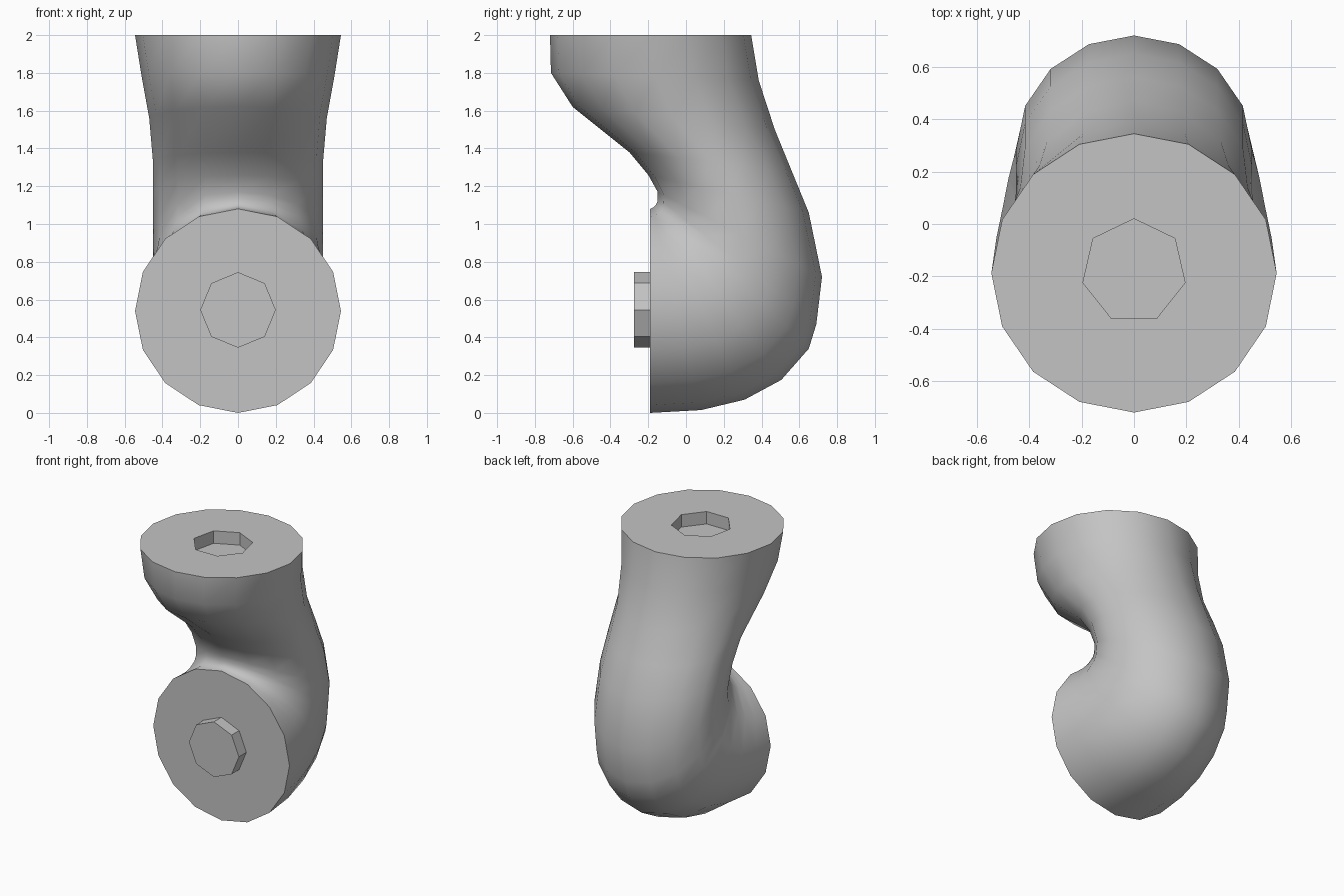
import bpy, bmesh
from math import sin, cos, tau, radians
from mathutils import Vector

cube = bpy.data.objects.get("Cube")
if cube:
    bpy.data.objects.remove(cube)

grey = bpy.data.materials.new("plain_grey")
grey.use_nodes = True
grey.diffuse_color = (0.55, 0.55, 0.55, 1)
grey.node_tree.nodes["Principled BSDF"].inputs["Base Color"].default_value = grey.diffuse_color

SIDES = 16
# Inner point (y, z), outer point (y, z) and half width of each elbow section
SECTIONS = [
    ((-.72, 2.0), (.345, 2.0), .545),
    ((-.715, 1.8), (.385, 1.76), .51),
    ((-.6, 1.62), (.47, 1.5), .47),
    ((-.3, 1.38), (.56, 1.28), .45),
    ((-.2, 1.26), (.65, 1.06), .45),
    ((-.15, 1.17), (.72, .72), .45),
    ((-.15, 1.14), (.69, .47), .45),
    ((-.15, 1.12), (.65, .34), .46),
    ((-.16, 1.1), (.505, .175), .48),
    ((-.17, 1.09), (.31, .07), .50),
    ((-.18, 1.085), (.08, .015), .525),
    ((-.19, 1.08), (-.19, 0), .545),
]


def ring(bm, centre, u, v, sides, turn=0.0):
    """Ellipse of vertices spanned by the half axes u and v."""
    angles = [turn + tau * i / sides for i in range(sides)]
    return [bm.verts.new(centre + u * cos(a) + v * sin(a)) for a in angles]


def skin(bm, a, b):
    n = len(a)
    for i in range(n):
        j = (i + 1) % n
        bm.faces.new((a[i], a[j], b[j], b[i]))


def loop_edges(bm, verts):
    return [bm.edges.get((verts[i - 1], verts[i])) for i in range(len(verts))]


def finish(bm, name):
    bmesh.ops.recalc_face_normals(bm, faces=bm.faces[:])
    mesh = bpy.data.meshes.new(name)
    bm.to_mesh(mesh)
    bm.free()
    mesh.materials.append(grey)
    obj = bpy.data.objects.new(name, mesh)
    bpy.context.collection.objects.link(obj)
    bpy.ops.object.select_all(action='DESELECT')
    obj.select_set(True)
    bpy.context.view_layer.objects.active = obj
    bpy.ops.object.shade_smooth_by_angle(angle=radians(35))
    return obj


# Bent tube with a flat front disc
bm = bmesh.new()
rings = []
for inner, outer, width in SECTIONS:
    a, b = Vector((0, *inner)), Vector((0, *outer))
    rings.append(ring(bm, (a + b) / 2, (b - a) / 2, Vector((width, 0, 0)), SIDES))
for a, b in zip(rings, rings[1:]):
    skin(bm, a, b)
bm.faces.new(rings[-1])

# Seven-sided socket sunk into the top
X, Y, Z = Vector((1, 0, 0)), Vector((0, 1, 0)), Vector((0, 0, 1))
rim = ring(bm, Vector((0, -.18, 2)), Y * .2, X * .2, 7)
floor = ring(bm, Vector((0, -.18, 1.91)), Y * .2, X * .2, 7)
skin(bm, rim, floor)
bm.faces.new(floor)
bmesh.ops.triangle_fill(bm, use_beauty=True, normal=Z,
                        edges=loop_edges(bm, rings[0]) + loop_edges(bm, rim))
finish(bm, "elbow_joint")

# Eight-sided peg on the front disc
bm = bmesh.new()
front = ring(bm, Vector((0, -.275, .545)), X * .2, Z * .2, 8)
back = ring(bm, Vector((0, -.185, .545)), X * .2, Z * .2, 8)
skin(bm, front, back)
bm.faces.new(front)
bm.faces.new(back)
finish(bm, "front_peg")
